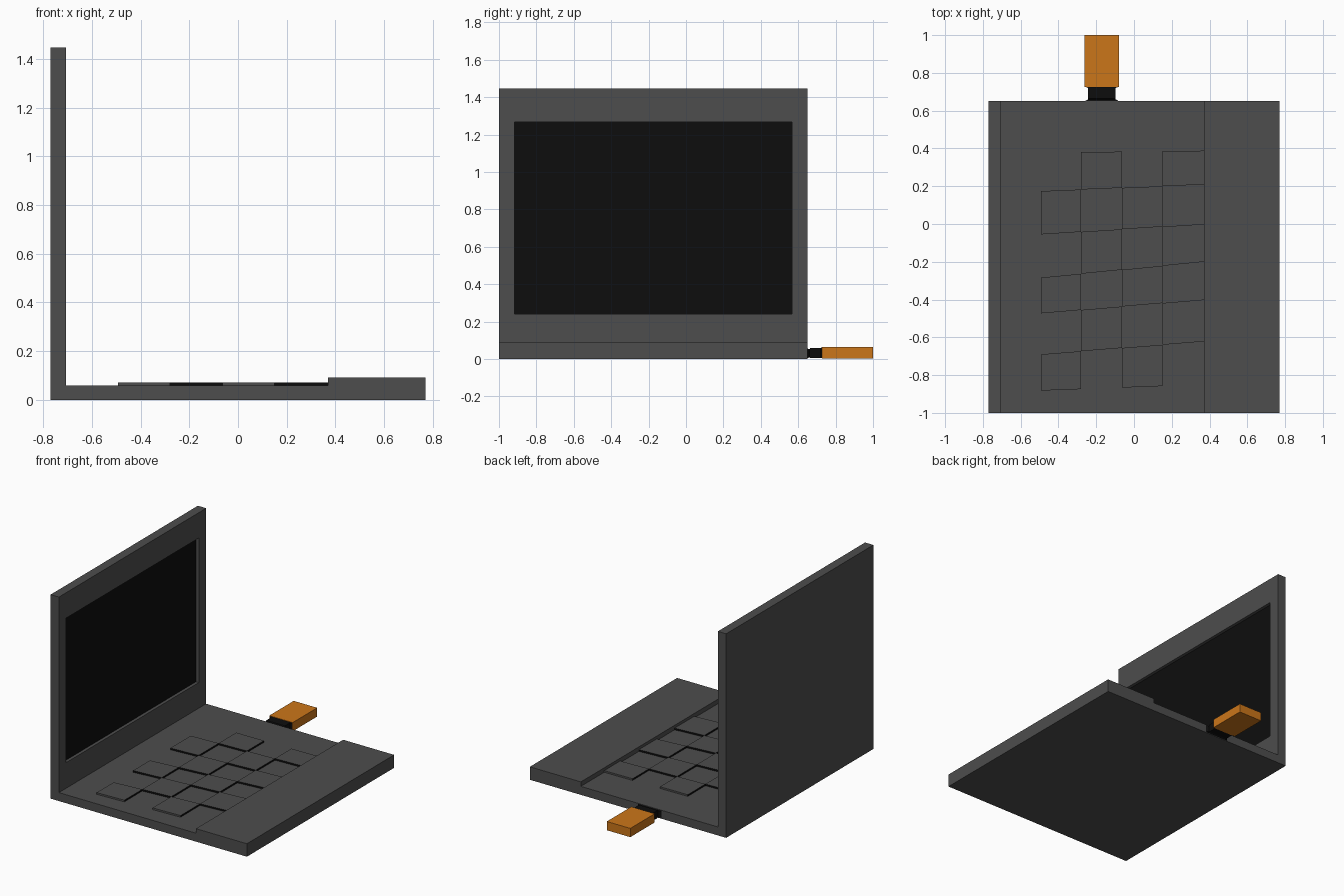
import bpy, bmesh
from mathutils import Vector

if "Cube" in bpy.data.objects:
    bpy.data.objects.remove(bpy.data.objects["Cube"])


def material(name, rgb):
    m = bpy.data.materials.new(name)
    m.diffuse_color = (*rgb, 1)
    m.use_nodes = True
    m.node_tree.nodes["Principled BSDF"].inputs["Base Color"].default_value = m.diffuse_color
    return m


GREY = material("dark_grey", (0.075, 0.075, 0.075))
BLACK = material("black", (0.004, 0.004, 0.004))
ORANGE = material("orange", (0.60, 0.18, 0.01))


def finish(name, bm, *mats):
    bmesh.ops.recalc_face_normals(bm, faces=bm.faces)
    me = bpy.data.meshes.new(name)
    bm.to_mesh(me)
    bm.free()
    for m in mats:
        me.materials.append(m)
    ob = bpy.data.objects.new(name, me)
    bpy.context.collection.objects.link(ob)
    return ob


def loft(name, sections, mat):
    """Rectangular sections (y, x0, x1, z0, z1) joined along y."""
    bm = bmesh.new()
    rings = [[bm.verts.new((x, y, z)) for x, z in ((x0, z0), (x1, z0), (x1, z1), (x0, z1))]
             for y, x0, x1, z0, z1 in sections]
    for a, b in zip(rings, rings[1:]):
        for i in range(4):
            j = (i + 1) % 4
            bm.faces.new((a[i], a[j], b[j], b[i]))
    bm.faces.new(rings[0])
    bm.faces.new(rings[-1])
    return finish(name, bm, mat)


# Laptop body: side profile extruded across the width
Y0, Y1 = -1.0, 0.65
DECK, LID_X = 0.06, -0.705
profile = [(-0.77, 0), (0.77, 0), (0.77, 0.092), (0.37, 0.092),
           (0.37, DECK), (LID_X, DECK), (LID_X, 1.447), (-0.77, 1.447)]
bm = bmesh.new()
side = bm.faces.new([bm.verts.new((x, Y0, z)) for x, z in profile])
ext = bmesh.ops.extrude_face_region(bm, geom=[side])["geom"]
bmesh.ops.translate(bm, verts=[v for v in ext if isinstance(v, bmesh.types.BMVert)],
                    vec=(0, Y1 - Y0, 0))
bmesh.ops.recalc_face_normals(bm, faces=bm.faces)

# Screen: inset the lid's inner face, then sink a black pane into it
lid = next(f for f in bm.faces if all(abs(v.co.x - LID_X) < 1e-4 for v in f.verts))
bmesh.ops.inset_region(bm, faces=[lid], thickness=0.08)
mid = lid.calc_center_median()
for v in lid.verts:
    v.co.y = -0.918 if v.co.y < mid.y else 0.567
    v.co.z = 0.242 if v.co.z < mid.z else 1.267
pane = bmesh.ops.extrude_discrete_faces(bm, faces=[lid])["faces"][0]
pane.material_index = 1
for v in pane.verts:
    v.co.x -= 0.022
finish("laptop_body", bm, GREY, BLACK)

# Keys: chequered cells of a slightly skewed grid, black inner sides
COLS = [-0.492, -0.28, -0.064, 0.15, 0.37]
ROWS = [(0.378, 0.388), (0.174, 0.209), (-0.055, 0.0), (-0.284, -0.2),
        (-0.473, -0.4), (-0.69, -0.622), (-0.882, -0.85)]
KEY_TOP = 0.072


def row_y(r, c):
    t = (COLS[c] - COLS[0]) / (COLS[-1] - COLS[0])
    return ROWS[r][0] * (1 - t) + ROWS[r][1] * t


bm = bmesh.new()
last_r, last_c = len(ROWS) - 2, len(COLS) - 2
for c in range(last_c + 1):
    for r in range(last_r + 1):
        if (r + c) % 2 == 0:
            continue
        corners = [(c, r + 1), (c + 1, r + 1), (c + 1, r), (c, r)]
        outer = [r == last_r, c == last_c, r == 0, c == 0]
        low, top = ([bm.verts.new((COLS[i], row_y(k, i), z)) for i, k in corners]
                    for z in (DECK - 0.001, KEY_TOP))
        bm.faces.new(top)
        bm.faces.new(low[::-1])
        for i in range(4):
            j = (i + 1) % 4
            f = bm.faces.new((low[i], low[j], top[j], top[i]))
            f.material_index = 0 if outer[i] else 1
finish("keys", bm, GREY, BLACK)

# Memory stick plugged into the far side
loft("stick_plug", [(0.645, -0.27, -0.07, 0.002, 0.058), (0.66, -0.243, -0.097, 0.01, 0.052),
                    (0.665, -0.243, -0.097, 0.006, 0.06), (0.72, -0.243, -0.097, 0.006, 0.06),
                    (0.728, -0.26, -0.08, 0.004, 0.063)], BLACK)
loft("stick_body", [(0.726, -0.263, -0.079, 0.003, 0.065),
                    (1.0, -0.263, -0.079, 0.003, 0.065)], ORANGE)
